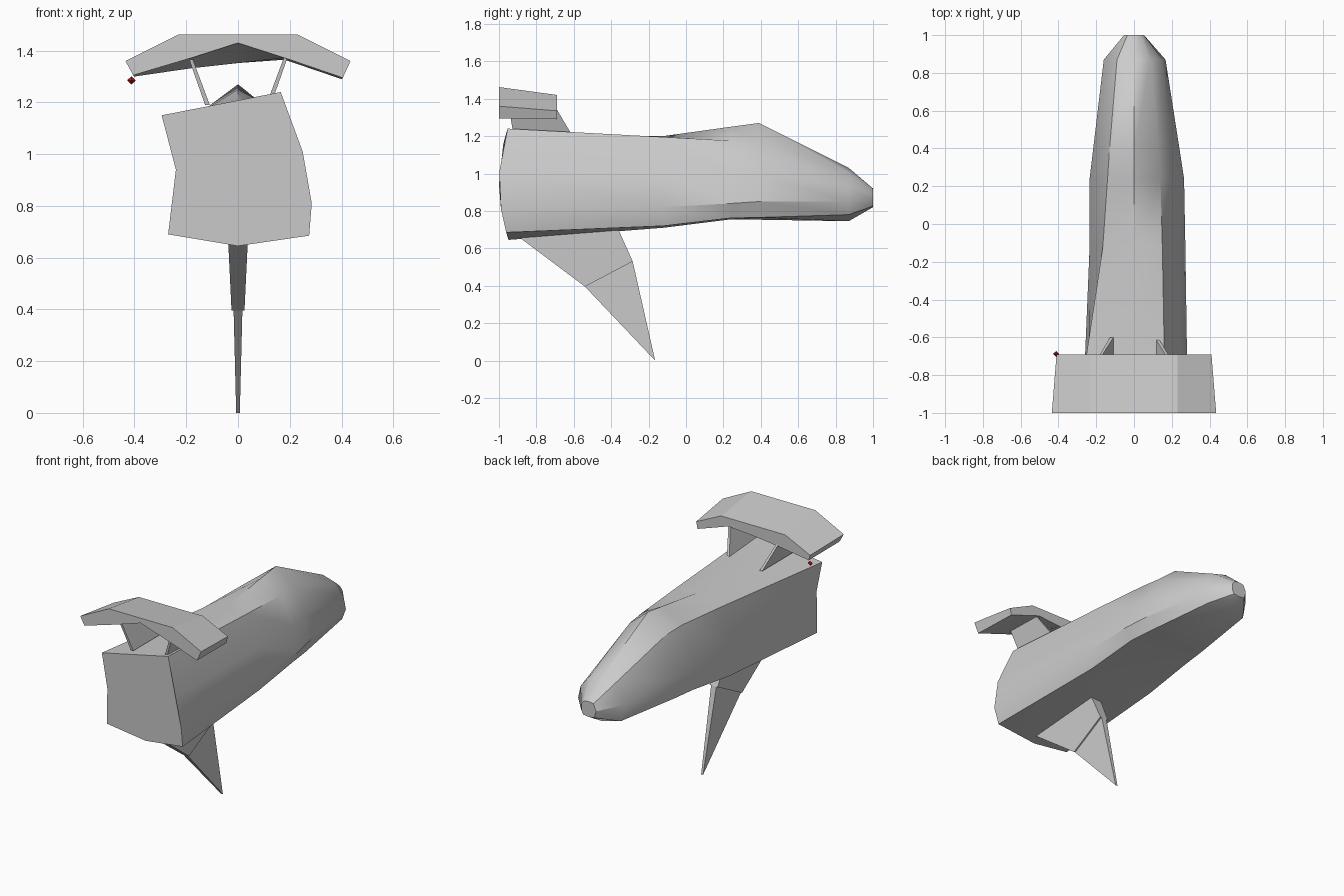
import bpy, bmesh, math

if "Cube" in bpy.data.objects:
    bpy.data.objects.remove(bpy.data.objects["Cube"])


def loft(name, rings, smooth=None):
    """Skin a list of equal-length point rings and cap both ends."""
    bm = bmesh.new()
    vs = [[bm.verts.new(p) for p in ring] for ring in rings]
    n = len(vs[0])
    for a, b in zip(vs, vs[1:]):
        for i in range(n):
            j = (i + 1) % n
            bm.faces.new((a[i], a[j], b[j], b[i]))
    bm.faces.new(vs[0][::-1])
    bm.faces.new(vs[-1])
    bmesh.ops.recalc_face_normals(bm, faces=bm.faces)
    me = bpy.data.meshes.new(name)
    bm.to_mesh(me)
    bm.free()
    ob = bpy.data.objects.new(name, me)
    bpy.context.collection.objects.link(ob)
    if smooth:
        bpy.ops.object.select_all(action='DESELECT')
        ob.select_set(True)
        bpy.context.view_layer.objects.active = ob
        bpy.ops.object.shade_smooth_by_angle(angle=math.radians(smooth))
    return ob


def slab(name, pts):
    """Plate in the y-z plane; pts are (x centre, y, z, half thickness)."""
    return loft(name, [[(x + s * t, y, z) for x, y, z, t in pts] for s in (-1, 1)])


# Fuselage: sections clockwise from the top centre, (x, z) at each y
sections = [
    (-0.97, [(-.06, 1.196), (.165, 1.24), (.25, 1.01), (.285, .81), (.275, .685),
             (0, .645), (-.27, .69), (-.24, .94), (-.295, 1.15)]),
    (-0.12, [(0, 1.20), (.15, 1.195), (.235, 1.0), (.272, .82), (.235, .72),
             (0, .71), (-.23, .72), (-.235, .92), (-.165, 1.15)]),
    (0.24, [(0, 1.25), (.14, 1.175), (.225, 1.0), (.265, .84), (.225, .762),
            (0, .755), (-.215, .762), (-.235, .90), (-.14, 1.165)]),
    (0.39, [(0, 1.27), (.13, 1.165), (.205, 1.0), (.242, .85), (.21, .765),
            (0, .753), (-.20, .765), (-.217, .90), (-.13, 1.155)]),
    (0.87, [(0, 1.03), (.09, 1.005), (.15, .93), (.167, .85), (.14, .78),
            (0, .745), (-.14, .78), (-.16, .89), (-.09, 1.005)]),
    (1.0, [(0, .92), (.035, .915), (.053, .89), (.053, .85), (.04, .825),
           (0, .82), (-.04, .825), (-.053, .87), (-.035, .915)]),
]
rings = []
for k, (y, pts) in enumerate(sections):
    # the tail panel bulges slightly backwards
    rings.append([(x, -1 + .55 * (z - .95) ** 2 if k == 0 else y, z) for x, z in pts])
loft("fuselage", rings, 32)

# Belly fin: broad root and swept blade
slab("fin_root", [(0, -.90, .665, .038), (0, -.37, .72, .038),
                  (0, -.285, .53, .029), (0, -.54, .395, .025)])
slab("fin_blade", [(0, -.54, .395, .017), (0, -.285, .53, .019), (0, -.165, 0, .007)])

# Rear wing: rear and front profiles
rear = [(-.435, 1.36), (-.23, 1.462), (.23, 1.462), (.435, 1.36),
        (.405, 1.295), (.18, 1.372), (0, 1.43), (-.18, 1.372), (-.405, 1.305)]
front = [(-.41, 1.335), (-.23, 1.42), (.23, 1.42), (.41, 1.335),
         (.40, 1.29), (.18, 1.365), (0, 1.352), (-.18, 1.332), (-.40, 1.30)]
loft("rear_wing", [[(x, -1, z) for x, z in rear], [(x, -.69, z) for x, z in front]], 25)

# Leaning wing struts
for side, label in ((-1, "left"), (1, "right")):
    slab(label + "_strut", [(side * .118, -.92, 1.19, .009), (side * .118, -.60, 1.19, .009),
                            (side * .185, -.71, 1.375, .007), (side * .185, -.95, 1.375, .007)])

# Red marker lamp under the left wing tip
red = bpy.data.materials.new("red")
red.diffuse_color = (.45, .01, .01, 1)
red.use_nodes = True
red.node_tree.nodes["Principled BSDF"].inputs["Base Color"].default_value = red.diffuse_color
r = .016
lamp = loft("wing_tip_lamp", [[(-.412, -.688 + dy, 1.285 + dz)
                               for dy, dz in ((-w, 0), (0, w), (w, 0), (0, -w))]
                              for w in (.001, r, .001)])
for v in lamp.data.vertices:
    v.co.x += r * (v.index // 4 - 1)
lamp.data.materials.append(red)
